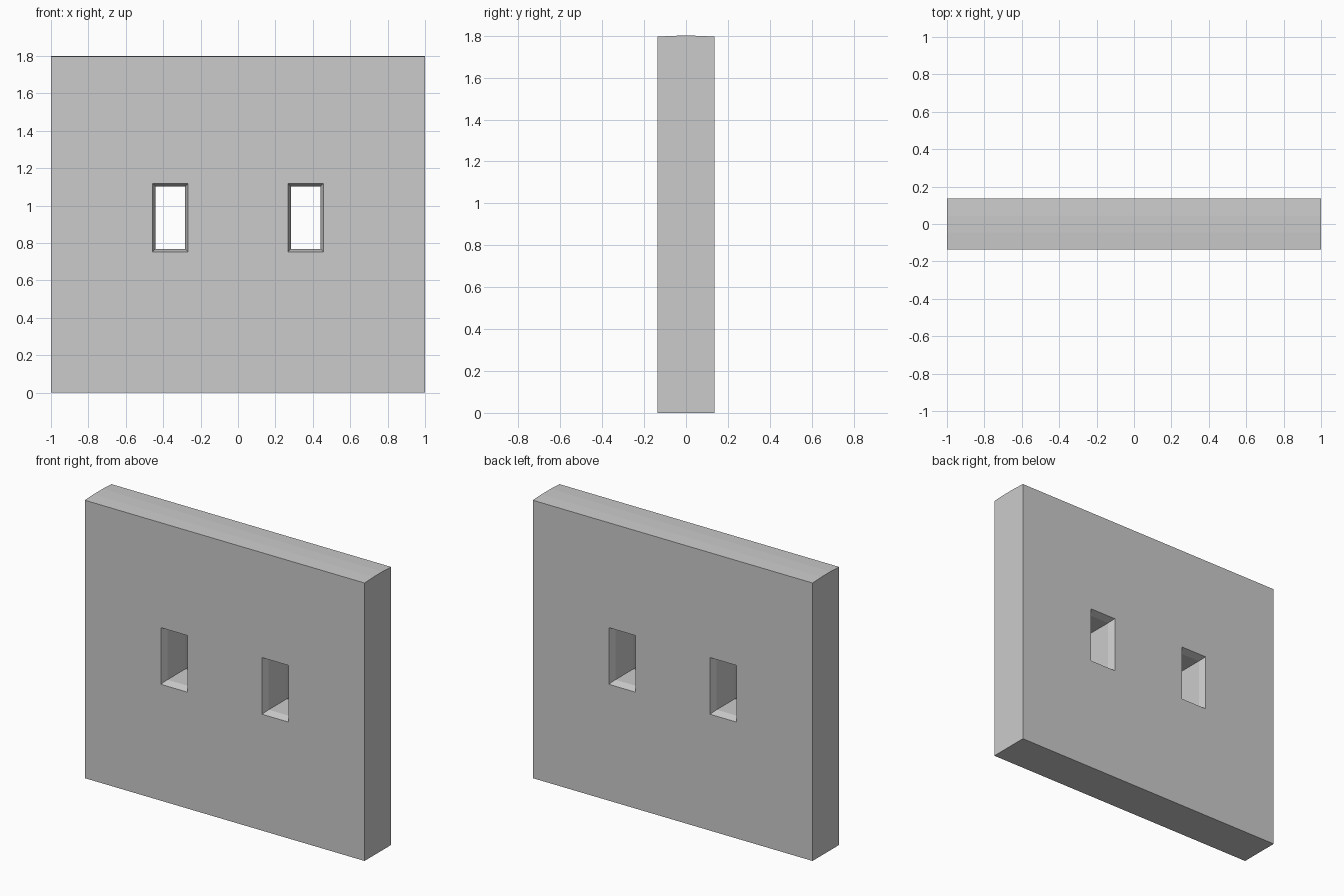
import bpy, bmesh

if "Cube" in bpy.data.objects:
    bpy.data.objects.remove(bpy.data.objects["Cube"])

HALF_D = 0.136      # half wall thickness
SPLAY_D = 0.045     # depth of the splayed window edge
SPLAY_W = 0.016     # how far the opening widens


def loft(name, rings):
    """Solid skinned through a list of matching closed rings."""
    bm = bmesh.new()
    loops = [[bm.verts.new(p) for p in ring] for ring in rings]
    n = len(loops[0])
    for a, b in zip(loops, loops[1:]):
        for i in range(n):
            j = (i + 1) % n
            bm.faces.new((a[i], a[j], b[j], b[i]))
    bm.faces.new(loops[0])
    bm.faces.new(loops[-1])
    bmesh.ops.recalc_face_normals(bm, faces=bm.faces)
    mesh = bpy.data.meshes.new(name)
    bm.to_mesh(mesh)
    bm.free()
    obj = bpy.data.objects.new(name, mesh)
    bpy.context.collection.objects.link(obj)
    return obj


# Wall: side profile with a faintly crowned top, extruded across x
profile = [(-HALF_D, 0), (HALF_D, 0), (HALF_D, 1.796),
           (0.045, 1.8), (-0.045, 1.8), (-HALF_D, 1.796)]
wall = loft("wall", [[(x, y, z) for y, z in profile] for x in (-1, 1)])


def window_ring(cx, y, grow):
    hx, hz, cz = 0.079 + grow, 0.167 + grow, 0.935
    return [(cx - hx, y, cz - hz), (cx + hx, y, cz - hz),
            (cx + hx, y, cz + hz), (cx - hx, y, cz + hz)]


# Two window openings, splayed outward on both faces
throat = HALF_D - SPLAY_D
reach = HALF_D + SPLAY_D
for cx in (-0.362, 0.362):
    cutter = loft("window_cutter", [
        window_ring(cx, -reach, 2 * SPLAY_W), window_ring(cx, -throat, 0),
        window_ring(cx, throat, 0), window_ring(cx, reach, 2 * SPLAY_W)])
    cutter.hide_render = True
    cut = wall.modifiers.new("window", 'BOOLEAN')
    cut.operation = 'DIFFERENCE'
    cut.solver = 'EXACT'
    cut.object = cutter
    bpy.context.view_layer.objects.active = wall
    bpy.ops.object.modifier_apply(modifier=cut.name)
    bpy.data.objects.remove(cutter)
